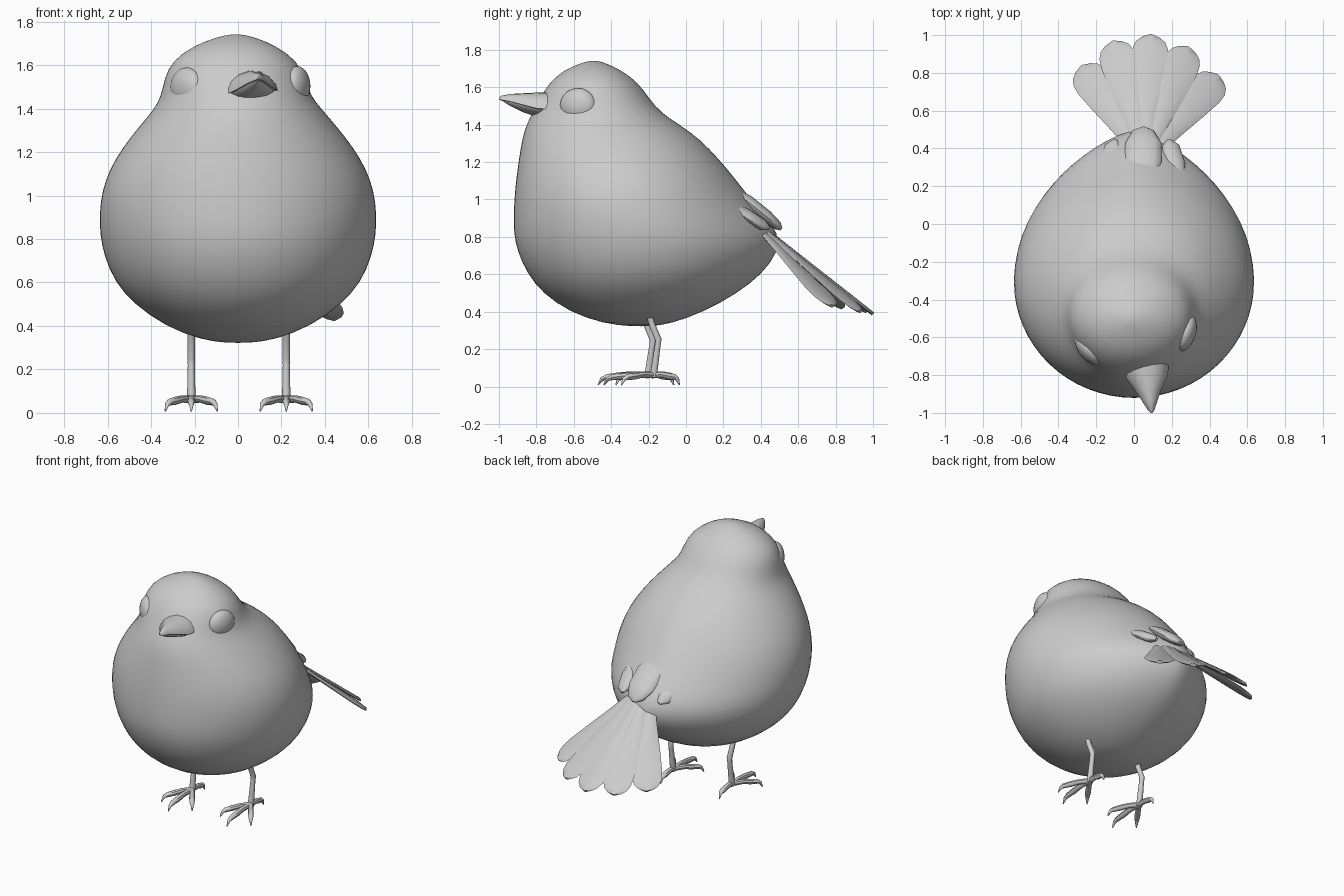
import bpy, bmesh, math
from mathutils import Vector


def loft(name, rings, subdiv=0):
    """Skin a list of equal-length point rings and cap both ends."""
    bm = bmesh.new()
    loops = [[bm.verts.new(p) for p in r] for r in rings]
    n = len(loops[0])
    for a, b in zip(loops, loops[1:]):
        for i in range(n):
            j = (i + 1) % n
            bm.faces.new((a[i], a[j], b[j], b[i]))
    bm.faces.new(loops[0])
    bm.faces.new(loops[-1])
    bmesh.ops.recalc_face_normals(bm, faces=bm.faces[:])
    me = bpy.data.meshes.new(name)
    bm.to_mesh(me)
    bm.free()
    ob = bpy.data.objects.new(name, me)
    bpy.context.collection.objects.link(ob)
    bpy.ops.object.select_all(action='DESELECT')
    ob.select_set(True)
    bpy.context.view_layer.objects.active = ob
    if subdiv:
        me.polygons.foreach_set("use_smooth", [True] * len(me.polygons))
        ob.modifiers.new("Subdivision", 'SUBSURF').levels = subdiv
        ob.modifiers["Subdivision"].render_levels = subdiv
    else:
        bpy.ops.object.shade_smooth_by_angle(angle=math.radians(45))
    return ob


def tube(name, pts, radii, side=(1, 0, 0), n=10):
    """Elliptical tube along a path; radii are (sideways, thickness) pairs."""
    pts = [Vector(p) for p in pts]
    rings = []
    for i, p in enumerate(pts):
        t = (pts[min(i + 1, len(pts) - 1)] - pts[max(i - 1, 0)]).normalized()
        s = Vector(side)
        s = (s - t * s.dot(t)).normalized()
        u = t.cross(s)
        a, b = radii[i]
        rings.append([p + s * a * math.cos(k * math.tau / n) + u * b * math.sin(k * math.tau / n)
                      for k in range(n)])
    return loft(name, rings)


# Body and head: horizontal egg sections (z, front y, back y, half width, x offset, rear taper)
sections = [
    (0.322, -0.29, -0.19, 0.05, 0, 1), (0.335, -0.44, -0.08, 0.17, 0, 1),
    (0.40, -0.63, 0.10, 0.34, 0, 1.05), (0.50, -0.77, 0.28, 0.48, 0, 1.15),
    (0.60, -0.85, 0.41, 0.57, 0, 1.3), (0.72, -0.905, 0.50, 0.62, 0, 1.45),
    (0.82, -0.925, 0.50, 0.64, 0, 1.5), (0.92, -0.925, 0.425, 0.642, 0, 1.45),
    (1.02, -0.92, 0.335, 0.63, 0, 1.3), (1.12, -0.91, 0.26, 0.595, 0, 1.2),
    (1.22, -0.895, 0.175, 0.535, 0, 1.1), (1.32, -0.88, 0.08, 0.455, 0, 1),
    (1.40, -0.855, -0.03, 0.385, 0, 1), (1.46, -0.825, -0.13, 0.345, -0.01, 1),
    (1.54, -0.785, -0.195, 0.325, -0.015, 1), (1.62, -0.735, -0.25, 0.29, -0.015, 1),
    (1.69, -0.66, -0.34, 0.19, -0.015, 1), (1.73, -0.56, -0.43, 0.085, -0.01, 1),
    (1.742, -0.515, -0.475, 0.02, -0.01, 1),
]
rings = []
for z, yf, yb, w, xo, e in sections:
    yc = (yf + yb) / 2 - 0.13 * (e - 1)
    ring = []
    for k in range(32):
        a = k * math.tau / 32
        c, s = math.cos(a), math.sin(a)
        width = abs(c) ** (e if s > 0 else 1)
        ring.append((xo + math.copysign(w * width, c), yc + s * ((yb - yc) if s > 0 else (yc - yf)), z))
    rings.append(ring)
loft("body", rings, 1)

# Eyes: flattened balls set into the turned head
head = Vector((-0.02, -0.48, 1.5))
for side, pos in (("left", (-0.235, -0.665, 1.497)), ("right", (0.272, -0.577, 1.503))):
    d = Vector(pos) - head
    bpy.ops.mesh.primitive_uv_sphere_add(segments=24, ring_count=14, radius=1, location=pos,
                                         rotation=(0, 0, math.atan2(d.y, d.x)))
    eye = bpy.context.object
    eye.name = side + "_eye"
    eye.scale = (0.055, 0.1, 0.092)
    bpy.ops.object.shade_smooth()

# Beak: half-arched upper and lower mandibles, (y, centre x, half width, mouth z, crest z)
def mandible(name, stations):
    out = []
    for y, x, w, zm, zt in stations:
        ring = [(x + w * math.cos(math.pi * k / 8), y - 0.07 * w * math.cos(math.pi * k / 8),
                 zm + 0.12 * w * math.cos(math.pi * k / 8) + (zt - zm) * math.sin(math.pi * k / 8) ** 1.3)
                for k in range(9)]
        out.append(ring)
    loft(name, out)


mandible("upper_beak", [(-0.70, 0.045, 0.14, 1.465, 1.575), (-0.79, 0.055, 0.125, 1.472, 1.572),
                        (-0.87, 0.07, 0.075, 1.498, 1.568), (-0.94, 0.082, 0.04, 1.52, 1.564),
                        (-0.985, 0.09, 0.018, 1.53, 1.555), (-1.0, 0.092, 0.005, 1.535, 1.545)])
mandible("lower_beak", [(-0.70, 0.045, 0.125, 1.468, 1.432), (-0.79, 0.055, 0.112, 1.474, 1.44),
                        (-0.87, 0.07, 0.065, 1.499, 1.466), (-0.94, 0.082, 0.03, 1.522, 1.50),
                        (-0.975, 0.088, 0.006, 1.53, 1.522)])

# Tail: arched fan of five rounded feathers
root = Vector((0.056, 0.31, 0.93))
tips = [Vector(p) for p in ((-0.275, 0.835, 0.42), (-0.11, 0.965, 0.40), (0.09, 1.0, 0.388),
                            (0.285, 0.935, 0.40), (0.445, 0.785, 0.43))]
shape = [(0.1, 0.022), (0.4, 0.05), (0.65, 0.079), (0.82, 0.096), (0.9, 0.093),
         (0.95, 0.077), (0.985, 0.046), (1.0, 0.012)]
for i, tip in enumerate(tips):
    across = tips[min(i + 1, 4)] - tips[max(i - 1, 0)]
    tube(f"tail_feather_{i + 1}", [root.lerp(tip, t) for t, w in shape],
         [(w, 0.01) for t, w in shape], across, 8)

# Rump and folded wing tips overlapping the tail root
tube("rump", [(0.04, 0.2, 1.07), (0.045, 0.33, 0.99), (0.05, 0.43, 0.91), (0.05, 0.49, 0.86), (0.05, 0.51, 0.84)],
     [(0.05, 0.02), (0.1, 0.035), (0.095, 0.035), (0.06, 0.025), (0.015, 0.008)], n=14)
for name, x, s in (("left_wing_tip", 0.03, -1), ("right_wing_tip", 0.055, 1)):
    tube(name, [(x + s * 0.19, 0.22, 0.98), (x + s * 0.165, 0.32, 0.92),
                (x + s * 0.14, 0.41, 0.865), (x + s * 0.13, 0.445, 0.845)],
         [(0.02, 0.012), (0.055, 0.03), (0.05, 0.028), (0.012, 0.008)], (1, -0.5 * s, 0), 12)

# Legs and clawed feet: three toes forward, one back
for name, x, y in (("left", -0.215, -0.205), ("right", 0.222, -0.175)):
    tube(name + "_leg", [(x, y - 0.03, 0.42), (x, y - 0.01, 0.34), (x, y + 0.028, 0.25),
                         (x, y + 0.024, 0.22), (x, y, 0.05)],
         [(0.018, 0.018), (0.017, 0.017), (0.018, 0.018), (0.016, 0.016), (0.02, 0.02)])
    toes = (("middle", 0, -0.265), ("inner", -0.12, -0.17), ("outer", 0.12, -0.17), ("back", 0, 0.14))
    for toe, dx, dy in toes:
        path = [(0, 0.062), (0.35, 0.064), (0.6, 0.056), (0.82, 0.05), (0.92, 0.04), (1.0, 0.008)]
        r = [0.018, 0.017, 0.019, 0.016, 0.011, 0.003]
        tube(f"{name}_{toe}_toe", [(x + dx * t, y + dy * t, z) for t, z in path],
             [(q, q) for q in r], (-dy, dx, 0), 8)
